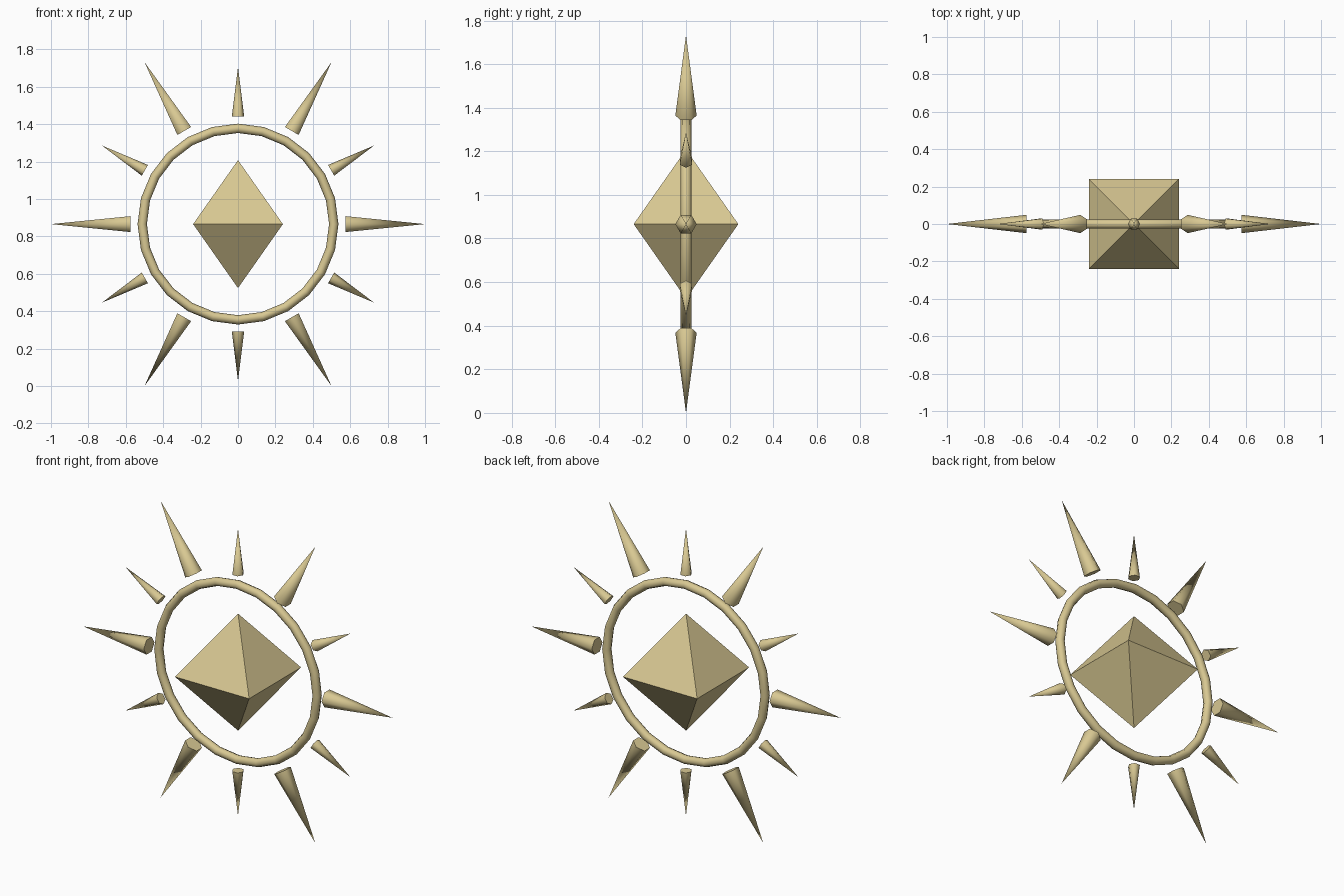
import bpy, math
from mathutils import Matrix, Vector

default = bpy.data.objects.get("Cube")
if default:
    bpy.data.objects.remove(default, do_unlink=True)

CENTRE = Vector((0, 0, 0.866))

gold = bpy.data.materials.new("pale_gold")
gold.use_nodes = True
gold.diffuse_color = (0.69, 0.58, 0.29, 1)
gold.node_tree.nodes["Principled BSDF"].inputs["Base Color"].default_value = gold.diffuse_color


def finish(name, smooth_angle=None):
    """Name and colour the active object, then shade it smooth."""
    obj = bpy.context.object
    obj.name = name
    obj.data.materials.append(gold)
    if smooth_angle:
        bpy.ops.object.shade_smooth_by_angle(angle=math.radians(smooth_angle))
    else:
        bpy.ops.object.shade_smooth()
    return obj


# Ring standing upright
bpy.ops.mesh.primitive_torus_add(
    major_segments=24, minor_segments=8, major_radius=0.512, minor_radius=0.025,
    location=CENTRE, rotation=(math.pi / 2, 0, 0))
finish("ring")

# Floating gem: square rim with a point above and below
w, h = 0.24, 0.342
rim = [(-w, -w, 0), (w, -w, 0), (w, w, 0), (-w, w, 0)]
faces = []
for i in range(4):
    j = (i + 1) % 4
    faces += [(i, j, 4), (j, i, 5)]
mesh = bpy.data.meshes.new("gem")
mesh.from_pydata(rim + [(0, 0, h), (0, 0, -h)], [], faces)
gem = bpy.data.objects.new("gem", mesh)
bpy.context.collection.objects.link(gem)
gem.location = CENTRE
bpy.context.view_layer.objects.active = gem
finish("gem")


def spike(name, angle, radius, tip, twist):
    """Six-sided cone pointing away from the ring centre."""
    base = 0.575
    bpy.ops.mesh.primitive_cone_add(vertices=6, radius1=radius, radius2=0, depth=tip - base)
    obj = finish(name, 70)
    obj.matrix_world = (
        Matrix.Translation(CENTRE)
        @ Matrix.Rotation(math.pi / 2 - angle, 4, "Y")
        @ Matrix.Translation((0, 0, (base + tip) / 2))
        @ Matrix.Rotation(twist, 4, "Z"))


# Long and short spikes alternate around the ring
for i in range(6):
    turn = i * math.pi / 3
    spike(f"long_spike_{i + 1}", turn, 0.049, 1.0, 0)
    spike(f"short_spike_{i + 1}", turn + math.pi / 6, 0.033, 0.84, math.pi / 6)
